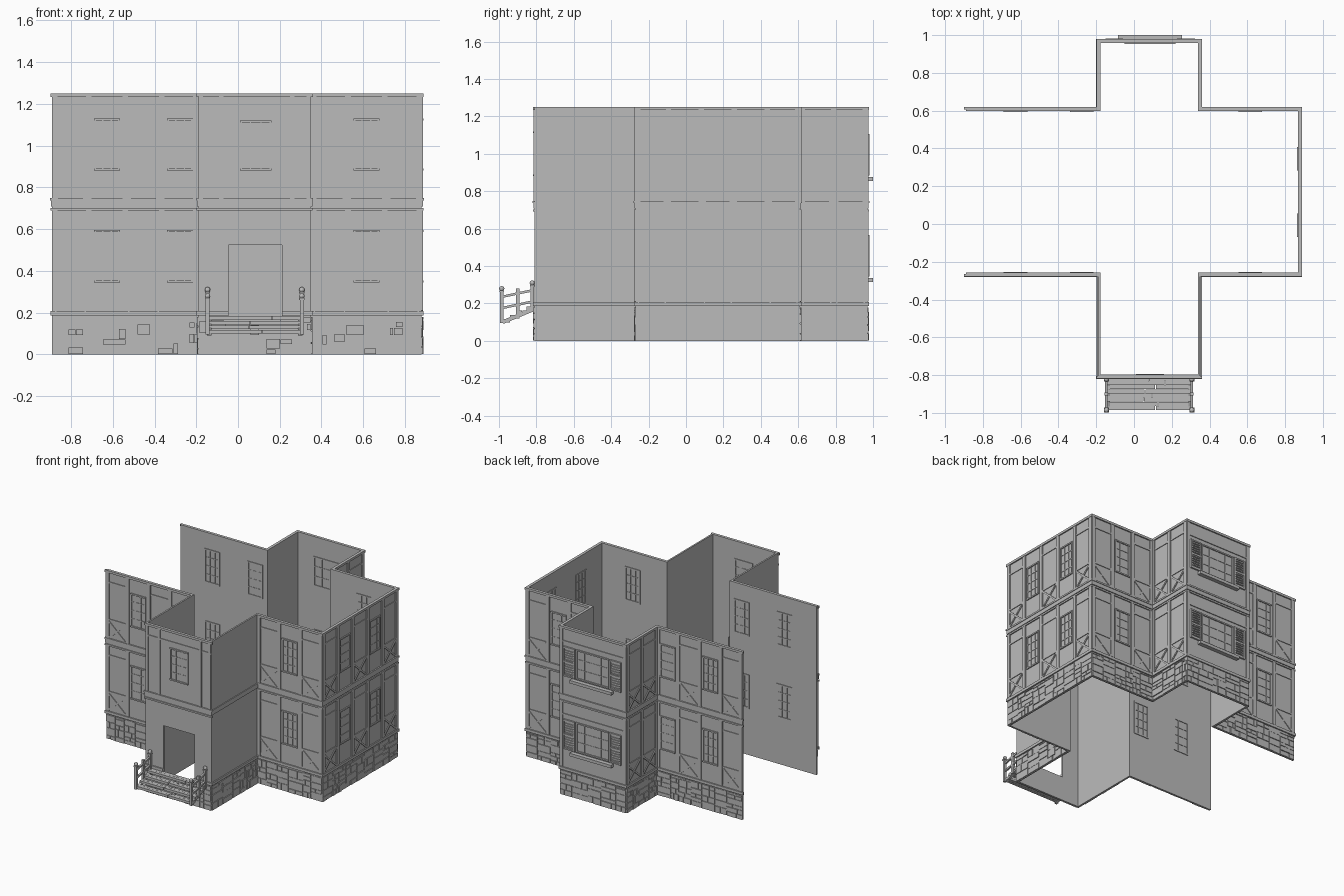
import bpy, bmesh, random
from math import atan2, hypot
from mathutils import Matrix, Vector

random.seed(4)
if "Cube" in bpy.data.objects:
    bpy.data.objects.remove(bpy.data.objects["Cube"])

grey = bpy.data.materials.new("plain_grey")
grey.use_nodes = True
tone = (0.5, 0.5, 0.5, 1)
grey.diffuse_color = tone
grey.node_tree.nodes["Principled BSDF"].inputs["Base Color"].default_value = tone

parts = {}


def mesh_of(name):
    return parts.setdefault(name, bmesh.new())


def cube(name, size, matrix):
    bmesh.ops.create_cube(mesh_of(name), size=1, matrix=matrix @ Matrix.Diagonal((*size, 1)))


def beam(name, a, b, width):
    """Square bar between two points."""
    a, b = Vector(a), Vector(b)
    turn = (b - a).to_track_quat('Z', 'Y').to_matrix().to_4x4()
    cube(name, (width, width, (b - a).length), Matrix.Translation((a + b) / 2) @ turn)


class Wall:
    """Local frame: u along the wall, z up, d outward from its face."""

    def __init__(self, a, b):
        self.a, step = Vector((*a, 0)), Vector((*b, 0)) - Vector((*a, 0))
        self.length = step.length
        along = step.normalized()
        out = along.cross(Vector((0, 0, 1)))
        self.frame = Matrix.Translation(self.a) @ Matrix((along, out, (0, 0, 1))).transposed().to_4x4()

    def box(self, name, u0, u1, z0, z1, d0, d1):
        mid = Vector(((u0 + u1) / 2, (d0 + d1) / 2, (z0 + z1) / 2))
        cube(name, (u1 - u0, d1 - d0, z1 - z0), self.frame @ Matrix.Translation(mid))

    def diagonal(self, name, u0, z0, u1, z1, width):
        turn = Matrix.Rotation(-atan2(z1 - z0, u1 - u0), 4, 'Y')
        mid = Matrix.Translation(((u0 + u1) / 2, 0, (z0 + z1) / 2))
        cube(name, (hypot(u1 - u0, z1 - z0), 0.012, width), self.frame @ mid @ turn)

    def band(self, name, z0, z1, depth):
        self.box(name, -depth, self.length + depth, z0, z1, -0.004, depth)

    def window(self, name, u, z0, z1, width, columns=3, rows=4):
        # frame and glazing bars show on both faces of the wall
        left, right, rim = u - width / 2, u + width / 2, 0.01
        for side in (left, right - rim):
            self.box(name, side, side + rim, z0, z1, -0.017, 0.006)
        for z in (z0, z1 - rim):
            self.box(name, left, right, z, z + rim, -0.017, 0.008)
        for i in range(1, columns):
            c = left + width * i / columns
            self.box(name, c - 0.003, c + 0.003, z0, z1, -0.015, 0.003)
        for i in range(1, rows):
            c = z0 + (z1 - z0) * i / rows
            self.box(name, left, right, c - 0.003, c + 0.003, -0.015, 0.003)

    def stones(self, name):
        # irregular courses, each stone slightly different in depth
        u = 0
        while u < self.length - 0.005:
            w = min(random.uniform(0.06, 0.13), self.length - u)
            if self.length - u - w < 0.03:
                w = self.length - u
            z = 0
            while z < 0.175:
                h = min(random.uniform(0.025, 0.06), 0.182 - z)
                split = random.uniform(0.3, 0.7) * w
                for s0, s1 in ((0, split), (split, w)) if random.random() < 0.7 else ((0, w),):
                    self.box(name, u + s0 + 0.002, u + s1 - 0.002, z + 0.001, z + h - 0.003,
                             -0.004, random.uniform(0.003, 0.008))
                z += h
            u += w


# Plan outline, open on one side
XL, WL, WR, XR = -0.89, -0.19, 0.35, 0.88
YF, YA, YB, YK = -0.81, -0.27, 0.61, 0.97
outline = [(XL, YA), (WL, YA), (WL, YF), (WR, YF), (WR, YA), (XR, YA), (XR, YB),
           (WR, YB), (WR, YK), (WL, YK), (WL, YB), (XL, YB)]
layouts = ["BWBW", "", "front", "", "BWB", "BWBWB", "BWB", "BB", "back", "BB", "WBWB"]
STOREYS = ((0.21, 0.695), (0.745, 1.235))

# Wall shell with the doorway left open
DOOR = (-0.045, 0.21)
shell = mesh_of("wall_shell")
plan = outline[:3] + [(x, YF) for x in DOOR] + outline[3:]
grid = [[shell.verts.new((x, y, z)) for z in (0, 0.18, 0.525, 1.25)] for x, y in plan]
for i, (p, q) in enumerate(zip(grid, grid[1:])):
    for k in range(3):
        if (i, k) != (3, 1):
            shell.faces.new((p[k], q[k], q[k + 1], p[k + 1]))

for a, b, layout in zip(outline, outline[1:], layouts):
    wall = Wall(a, b)
    L = wall.length
    wall.stones("foundation_stones")
    wall.band("floor_band", 0.708, 0.742, 0.006)
    if layout == "front":
        for u0, u1 in ((0, DOOR[0] - WL), (DOOR[1] - WL, L)):
            wall.box("base_ledge", u0, u1, 0.187, 0.207, -0.004, 0.009)
    else:
        wall.band("base_ledge", 0.187, 0.207, 0.009)
    if not layout:
        continue
    wall.band("top_beam", 1.233, 1.25, 0.009)
    wall.band("floor_ledge", 0.736, 0.748, 0.01)
    wall.band("floor_rail", 0.69, 0.702, 0.008)

    if layout == "front":
        # upper porch wall: corner posts, inner posts, head rail and window
        for u in (0.013, 0.11, 0.45, L - 0.013):
            wall.box("timber_posts", u - 0.01, u + 0.01, 0.745, 1.235, -0.004, 0.006)
        wall.box("timber_rails", 0, L, 1.155, 1.167, -0.004, 0.005)
        wall.window("casement_windows", 0.275, 0.88, 1.12, 0.15)
    elif layout == "back":
        # wide windows with shutters and a deep sill
        for z0, z1 in ((0.345, 0.565), (0.885, 1.105)):
            mid = 0.265
            wall.window("wide_windows", mid, z0, z1, 0.27, 4, 3)
            wall.box("window_sills", mid - 0.17, mid + 0.17, z0 - 0.03, z0 - 0.008, -0.004, 0.03)
            wall.box("window_heads", 0.02, L - 0.02, z1 + 0.03, z1 + 0.04, -0.004, 0.006)
            for u in (mid - 0.19, mid + 0.19):
                for edge in (u - 0.047, u + 0.037):
                    wall.box("shutters", edge, edge + 0.01, z0, z1, -0.004, 0.012)
                for z in (z0, (z0 + z1) / 2 - 0.005, z1 - 0.01):
                    wall.box("shutters", u - 0.045, u + 0.045, z, z + 0.01, -0.004, 0.012)
                for i in range(12):
                    z = z0 + 0.012 + i * 0.017
                    wall.box("shutters", u - 0.04, u + 0.04, z, z + 0.009, -0.004, 0.007)
        for z0, z1 in STOREYS:
            for u in (0.01, L - 0.01):
                wall.box("timber_posts", u - 0.012, u + 0.012, z0, z1, -0.004, 0.006)
    else:
        # timber frame: braced panels and window panels
        cell = L / len(layout)
        for z0, z1 in STOREYS:
            for i in range(len(layout) + 1):
                u = min(max(i * cell, 0.012), L - 0.012)
                wall.box("timber_posts", u - 0.014, u + 0.014, z0, z1, -0.004, 0.007)
            for i, kind in enumerate(layout):
                u0, u1 = i * cell + 0.012, (i + 1) * cell - 0.012
                if kind == "W":
                    wall.window("casement_windows", (u0 + u1) / 2, z0 + 0.135, z0 + 0.385, 0.125)
                else:
                    for z in (z0 + 0.14, z1 - 0.075):
                        wall.box("timber_rails", u0, u1, z - 0.006, z + 0.006, -0.004, 0.005)
                    wall.diagonal("timber_braces", u0, z0, u1, z0 + 0.135, 0.012)
                    wall.diagonal("timber_braces", u0, z0 + 0.135, u1, z0, 0.012)

# Plank steps up to the doorway
SX0, SX1 = -0.15, 0.31
for i in range(4):
    y, z = -0.985 + i * 0.044, 0.108 + i * 0.022
    for k in range(2):
        cut = random.uniform(0.3, 0.7) * (SX1 - SX0) + SX0
        for x0, x1 in ((SX0, cut - 0.002), (cut + 0.002, SX1)):
            cube("step_planks", (x1 - x0, 0.021, 0.018),
                 Matrix.Translation(((x0 + x1) / 2, y + 0.011 + k * 0.022, z)))
for x in (SX0 + 0.012, SX1 - 0.012):
    beam("step_stringers", (x, -0.98, 0.1), (x, YF, 0.17), 0.02)

# Sloping handrails with ball-topped posts
for x in (SX0 + 0.004, SX1 - 0.004):
    for y, foot, top in ((-0.985, 0.095, 0.265), (-0.9, 0.12, 0.28), (-0.822, 0.16, 0.295)):
        beam("rail_posts", (x, y, foot), (x, y, top), 0.018)
        if y != -0.9:
            cube("post_caps", (0.026, 0.026, 0.008), Matrix.Translation((x, y, top)))
            bmesh.ops.create_uvsphere(mesh_of("post_balls"), u_segments=10, v_segments=6, radius=0.014,
                                      matrix=Matrix.Translation((x, y, top + 0.014)))
    for drop in (0, 0.06):
        beam("hand_rails", (x, -0.985, 0.235 - drop), (x, -0.82, 0.27 - drop), 0.013)

for name, bm in parts.items():
    mesh = bpy.data.meshes.new(name)
    bm.to_mesh(mesh)
    bm.free()
    mesh.materials.append(grey)
    ob = bpy.data.objects.new(name, mesh)
    bpy.context.collection.objects.link(ob)
    if name == "wall_shell":
        solid = ob.modifiers.new("thickness", 'SOLIDIFY')
        solid.thickness = 0.012
        solid.offset = -1
        solid.use_even_offset = True
